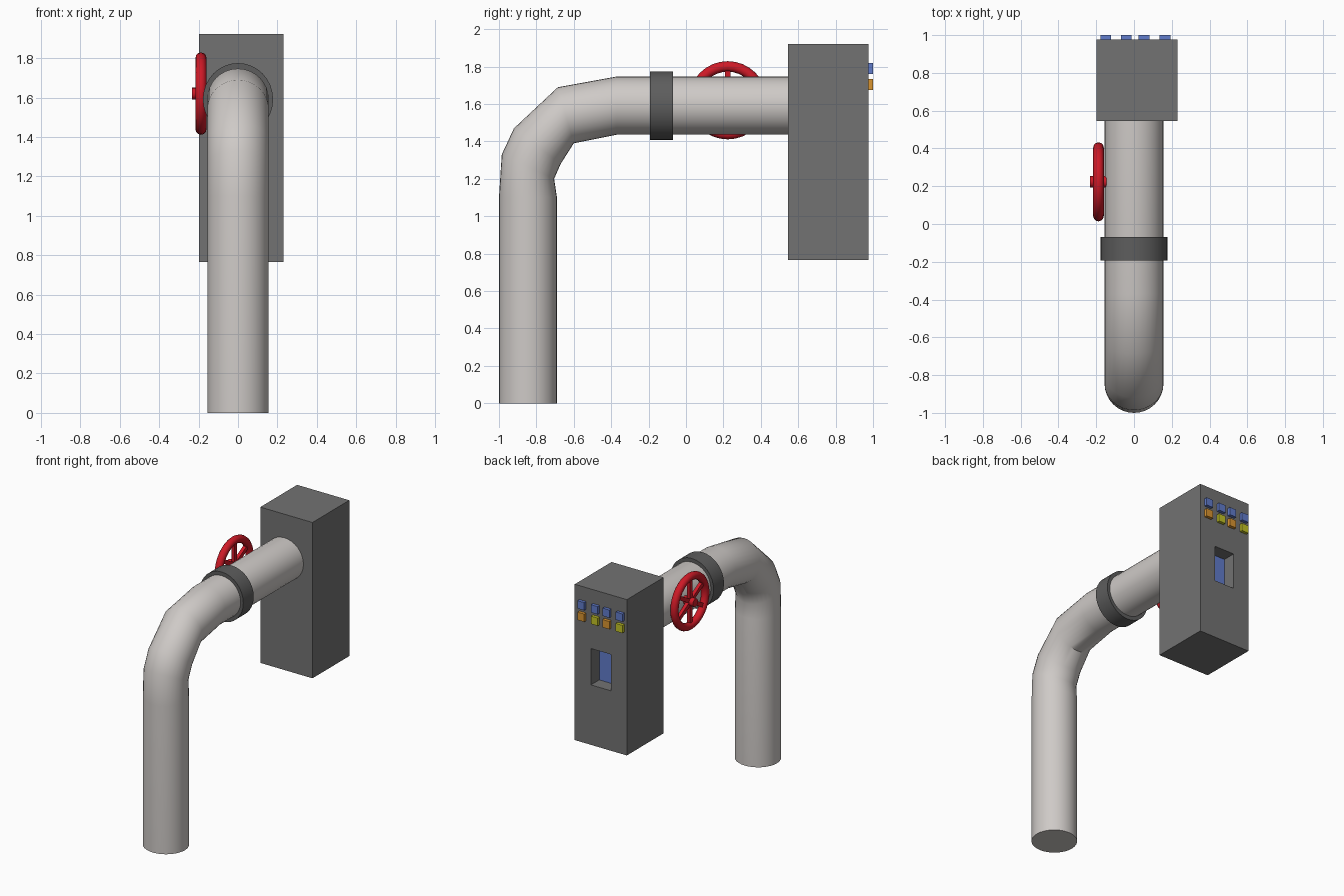
import bpy, bmesh, math
from mathutils import Vector, Matrix

if "Cube" in bpy.data.objects:
    bpy.data.objects.remove(bpy.data.objects["Cube"])

def mat(name, r, g, b):
    m = bpy.data.materials.new(name)
    m.diffuse_color = (r, g, b, 1)
    m.use_nodes = True
    m.node_tree.nodes["Principled BSDF"].inputs["Base Color"].default_value = m.diffuse_color
    return m

PIPE = mat("pipe_grey", 0.62, 0.59, 0.57)
BOX = mat("box_grey", 0.17, 0.17, 0.17)
DARK = mat("collar_grey", 0.11, 0.11, 0.11)
RED = mat("red", 0.62, 0.01, 0.02)
BLUE = mat("blue", 0.12, 0.2, 0.6)
ORANGE = mat("orange", 0.7, 0.3, 0.03)
YELLOW = mat("yellow", 0.55, 0.55, 0.02)

def finish(name, bm, material, smooth=None):
    bmesh.ops.recalc_face_normals(bm, faces=bm.faces)
    me = bpy.data.meshes.new(name)
    bm.to_mesh(me)
    bm.free()
    ob = bpy.data.objects.new(name, me)
    bpy.context.collection.objects.link(ob)
    me.materials.append(material)
    if smooth:
        bpy.ops.object.select_all(action='DESELECT')
        ob.select_set(True)
        bpy.context.view_layer.objects.active = ob
        bpy.ops.object.shade_smooth_by_angle(angle=math.radians(smooth))
    return ob

def box(name, lo, hi, material):
    lo, hi = Vector(lo), Vector(hi)
    bm = bmesh.new()
    bmesh.ops.create_cube(bm, size=1, matrix=Matrix.Translation((lo + hi) / 2)
                          @ Matrix.Diagonal((*(hi - lo), 1)))
    return finish(name, bm, material)

def loft(bm, rings, closed=False):
    n = len(rings[0])
    vs = [[bm.verts.new(p) for p in ring] for ring in rings]
    pairs = list(zip(vs, vs[1:])) + ([(vs[-1], vs[0])] if closed else [])
    for a, b in pairs:
        for i in range(n):
            j = (i + 1) % n
            bm.faces.new((a[i], a[j], b[j], b[i]))
    if not closed:
        bm.faces.new(vs[0])
        bm.faces.new(vs[-1])

# Bent pipe: each section is (outer y, outer z, inner y, inner z)
sections = [(-1, 0, -.69, 0), (-1, 1.1, -.69, 1.1), (-.985, 1.33, -.705, 1.2),
            (-.92, 1.47, -.67, 1.28), (-.685, 1.69, -.6, 1.39),
            (-.37, 1.747, -.37, 1.436), (.56, 1.747, .56, 1.436)]
N = 32
rings = []
for oy, oz, iy, iz in sections:
    c = Vector((0, (oy + iy) / 2, (oz + iz) / 2))
    v = Vector((0, oy, oz)) - c
    rings.append([c + v * math.cos(math.tau * i / N)
                  + Vector((.156 * math.sin(math.tau * i / N), 0, 0)) for i in range(N)])
bm = bmesh.new()
loft(bm, rings)
finish("pipe", bm, PIPE, 40)

# Collar around the horizontal run
bm = bmesh.new()
loft(bm, [[(.178 * math.sin(math.tau * i / N), y, 1.591 + .184 * math.cos(math.tau * i / N))
           for i in range(N)] for y in (-.192, -.07)])
finish("pipe_collar", bm, DARK, 40)

# Hand wheel: rim, hub and six spokes on an x axis
C = Vector((-.188, .223, 1.62))
bm = bmesh.new()
rim = []
for i in range(N):
    a = math.tau * i / N
    d = Vector((0, math.sin(a), math.cos(a)))
    rim.append([C + d * (.181 + .028 * math.cos(math.tau * k / 12))
                + Vector((.028 * math.sin(math.tau * k / 12), 0, 0)) for k in range(12)])
loft(bm, rim, closed=True)
finish("wheel_rim", bm, RED, 40)

bm = bmesh.new()
bmesh.ops.create_cone(bm, cap_ends=True, segments=16, radius1=.03, radius2=.03, depth=.095,
                      matrix=Matrix.Translation((-.186, C.y, C.z)) @ Matrix.Rotation(math.pi / 2, 4, 'Y'))
finish("wheel_hub", bm, RED, 40)

bm = bmesh.new()
for i in range(6):
    bmesh.ops.create_cube(bm, size=1, matrix=Matrix.Translation(C)
                          @ Matrix.Rotation(math.tau * i / 6, 4, 'X')
                          @ Matrix.Translation((0, 0, .095)) @ Matrix.Diagonal((.026, .03, .15, 1)))
finish("wheel_spokes", bm, RED)

# Control box with a recessed window cut into the back
cabinet = box("control_box", (-.198, .545, .765), (.23, .977, 1.922), BOX)
cutter = box("window_cutter", (-.067, .875, 1.21), (.097, 1.1, 1.48), BOX)
mod = cabinet.modifiers.new("window", 'BOOLEAN')
mod.operation = 'DIFFERENCE'
mod.solver = 'EXACT'
mod.object = cutter
bpy.context.view_layer.objects.active = cabinet
bpy.ops.object.modifier_apply(modifier=mod.name)
bpy.data.objects.remove(cutter)
box("screen", (-.067, .87, 1.21), (.097, .879, 1.48), BLUE)

# Two rows of push buttons
for i, x in enumerate((-.15, -.042, .053, .164)):
    for row, z in (("upper", 1.79), ("lower", 1.705)):
        m = BLUE if row == "upper" else (YELLOW, ORANGE)[i % 2]
        box(f"{row}_button_{i + 1}", (x - .028, .97, z - .029), (x + .028, 1, z + .029), m)
